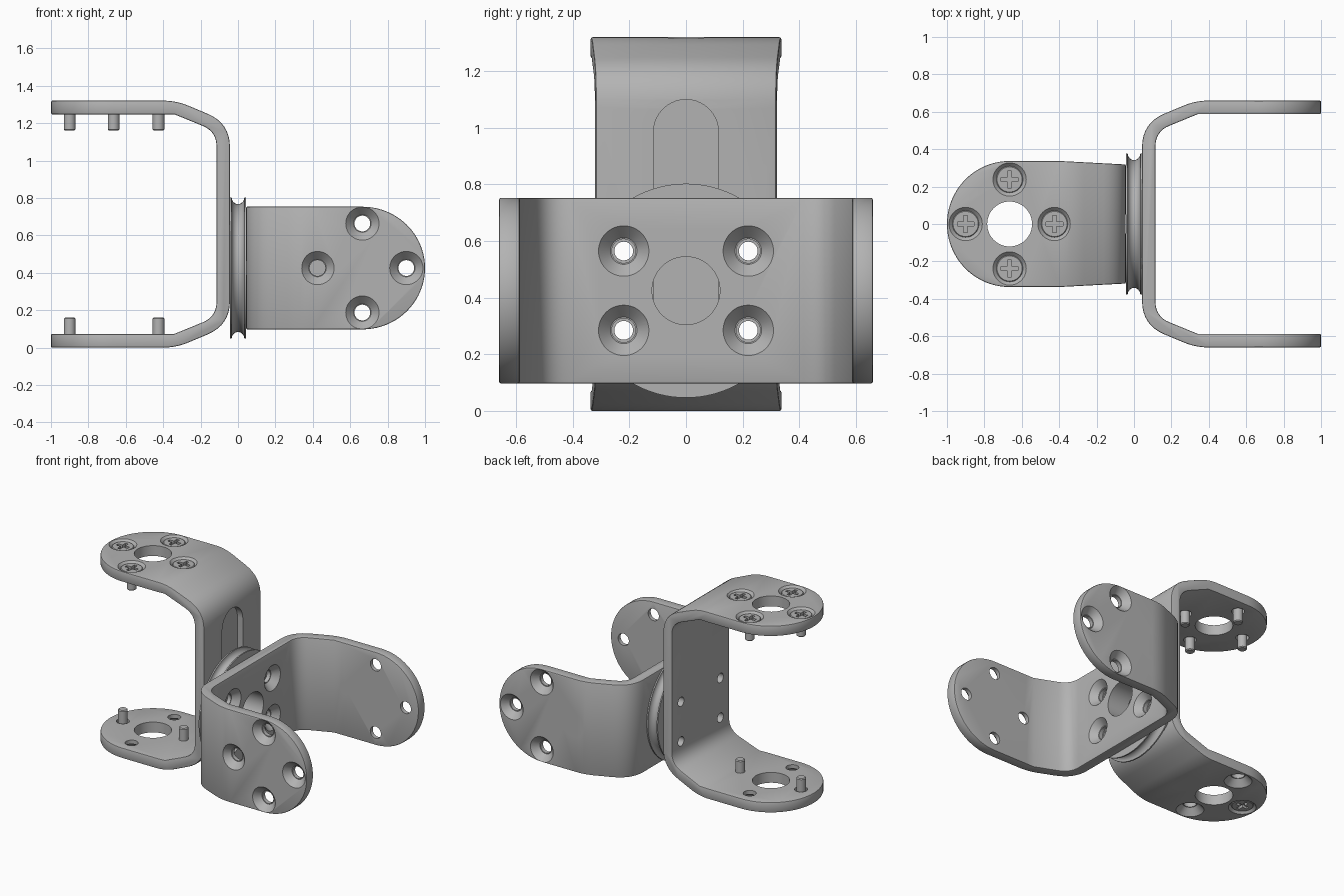
import bpy, bmesh, math
from mathutils import Matrix, Vector

if "Cube" in bpy.data.objects:
    bpy.data.objects.remove(bpy.data.objects["Cube"], do_unlink=True)

steel = bpy.data.materials.new("grey_steel")
steel.use_nodes = True
steel.diffuse_color = (0.45, 0.45, 0.45, 1)
steel.node_tree.nodes["Principled BSDF"].inputs["Base Color"].default_value = steel.diffuse_color


def finish(name, bm):
    bmesh.ops.recalc_face_normals(bm, faces=bm.faces)
    mesh = bpy.data.meshes.new(name)
    bm.to_mesh(mesh)
    bm.free()
    mesh.materials.append(steel)
    obj = bpy.data.objects.new(name, mesh)
    bpy.context.collection.objects.link(obj)
    return obj


def prism(name, points, low, high, place):
    """Extrude a 2D outline from low to high; place maps (u, v, depth) to a position."""
    bm = bmesh.new()
    face = bm.faces.new([bm.verts.new(place(u, v, low)) for u, v in points])
    top = bmesh.ops.extrude_face_region(bm, geom=[face])["geom"]
    shift = Vector(place(0, 0, high)) - Vector(place(0, 0, low))
    bmesh.ops.translate(bm, vec=shift, verts=[g for g in top if isinstance(g, bmesh.types.BMVert)])
    return finish(name, bm)


def lathe(name, profile, matrix=Matrix(), sides=48, closed=False):
    """Spin a (radius, height) profile about z; open profiles start and end on the axis."""
    bm = bmesh.new()
    verts = [bm.verts.new((r, 0, h)) for r, h in profile]
    pairs = list(zip(verts, verts[1:])) + ([(verts[-1], verts[0])] if closed else [])
    edges = [bm.edges.new(p) for p in pairs]
    bmesh.ops.spin(bm, geom=verts + edges, cent=(0, 0, 0), axis=(0, 0, 1),
                   angle=math.tau, steps=sides, use_merge=True)
    bmesh.ops.remove_doubles(bm, verts=bm.verts, dist=1e-5)
    bm.transform(matrix)
    return finish(name, bm)


def apply(obj, kind, **settings):
    mod = obj.modifiers.new(kind.lower(), kind)
    for key, value in settings.items():
        setattr(mod, key, value)
    bpy.context.view_layer.objects.active = obj
    bpy.ops.object.modifier_apply(modifier=mod.name)


def carve(obj, cutters, operation='DIFFERENCE'):
    for cutter in cutters:
        cutter.hide_render = True
        apply(obj, 'BOOLEAN', operation=operation, solver='EXACT', object=cutter)
        bpy.data.objects.remove(cutter, do_unlink=True)


def smooth(obj):
    bpy.ops.object.select_all(action='DESELECT')
    obj.select_set(True)
    bpy.context.view_layer.objects.active = obj
    bpy.ops.object.shade_smooth_by_angle(angle=math.radians(28))


def rounded(corners, steps=8):
    """Polyline with corners (x, y, cut length) eased by short curves."""
    out = []
    for i, (x, y, cut) in enumerate(corners):
        p = Vector((x, y))
        if not cut:
            out.append((x, y))
            continue
        a = p + (Vector(corners[i - 1][:2]) - p).normalized() * cut
        b = p + (Vector(corners[i + 1][:2]) - p).normalized() * cut
        for k in range(steps + 1):
            t = k / steps
            out.append(tuple(a * (1 - t) ** 2 + p * 2 * t * (1 - t) + b * t * t))
    return out


# Shared bracket dimensions: opens toward local +x, flanges at local +z and -z
HALF, WEB_OUT, WEB_IN, CENTRE = 0.66, 0.043, 0.115, 0.665
RING = [(0.9, 0), (0.425, 0), (CENTRE, 0.238), (CENTRE, -0.238)]
BOLTS = [(y, z) for y in (-0.22, 0.22) for z in (-0.14, 0.14)]
FLIP = Matrix.Rotation(math.pi, 4, 'X')
ALONG_X = Matrix.Rotation(math.pi / 2, 4, 'Y')


def rod(radius, low, high, matrix=Matrix()):
    return lathe("hole_cutter", [(0, low), (radius, low), (radius, high), (0, high)], matrix)


def countersink(surface, matrix):
    """Countersunk hole through a plate whose outer surface is at the given height."""
    s = surface
    return lathe("countersink_cutter",
                 [(0, s - 0.12), (0.042, s - 0.12), (0.042, s - 0.045), (0.047, s - 0.045),
                  (0.089, s), (0.089, s + 0.03), (0, s + 0.03)], matrix)


def bracket(name, half_width, web_half_width):
    outer = rounded([(1.05, HALF, 0), (0.33, HALF, 0.07), (WEB_OUT, 0.54, 0.13), (WEB_OUT, 0, 0)])[:-1]
    inner = rounded([(1.05, 0.587, 0), (0.34, 0.587, 0), (WEB_IN, 0.495, 0.08), (WEB_IN, 0, 0)])[:-1]
    below = lambda pts: [(x, -z) for x, z in pts]
    section = outer + below(outer)[::-1] + below(inner) + inner[::-1]
    body = prism(name, section, -0.5, 0.5, lambda u, v, d: (u, d, v))
    # Rounded flange ends, with a slight taper toward the web
    end = [(CENTRE + (1 - CENTRE) * math.cos(a), half_width * math.sin(a))
           for a in (math.pi * (k / 40 - 0.5) for k in range(41))]
    plan = [(0, -web_half_width), (0.4, -half_width)] + end + [(0.4, half_width), (0, web_half_width)]
    carve(body, [prism("plan_cutter", plan, -1, 1, lambda u, v, d: (u, v, d))], 'INTERSECT')
    apply(body, 'BEVEL', width=0.007, segments=2, limit_method='ANGLE', angle_limit=math.radians(45))
    # Countersunk ring of holes on both flanges
    carve(body, [countersink(HALF, turn @ Matrix.Translation((x, y, 0)))
                 for turn in (Matrix(), FLIP) for x, y in RING])
    return body


# Upright fork, opening to -x
fork = bracket("upright_fork", 0.337, 0.316)
drop = 0.425 - HALF
cuts = [rod(0.12, -1, 1, Matrix.Translation((CENTRE, 0, 0)))]
cuts += [rod(0.033, -0.1, 0.3, Matrix.Translation((0, y, z + drop)) @ ALONG_X) for y, z in BOLTS]
slot = [(0.115 * math.cos(a), side * 0.325 + 0.115 * math.sin(a))
        for side, start in ((1, 0), (-1, math.pi))
        for a in (start + math.pi * k / 20 for k in range(21))]
cuts.append(prism("slot_cutter", slot, -0.1, 0.085, lambda u, v, d: (d, u, v)))
carve(fork, cuts)
smooth(fork)
fork_place = Matrix.Translation((0, 0, HALF)) @ Matrix.Rotation(math.pi, 4, 'Z')
fork.matrix_world = fork_place

# Sideways fork, opening to +x
side_fork = bracket("sideways_fork", 0.328, 0.328)
cuts = [rod(0.12, -0.1, 0.3, ALONG_X)]
# Web bolts are sunk from the inner face
cuts += [countersink(WEB_IN, Matrix.Translation((0, z, y)) @ ALONG_X) for y, z in BOLTS]
carve(side_fork, cuts)
smooth(side_fork)
side_fork.matrix_world = Matrix.Translation((0, 0, 0.425)) @ Matrix.Rotation(math.pi / 2, 4, 'X')

# Grooved spacer between the forks
groove = [(0.378 - 0.036 * math.sin(math.pi * k / 12), 0.034 * math.cos(math.pi * k / 12))
          for k in range(13)]
ring = [(0.12, 0.043), (0.378, 0.043)] + groove + [(0.378, -0.043), (0.12, -0.043)]
spacer = lathe("grooved_spacer", ring, ALONG_X, 96, closed=True)
carve(spacer, [rod(0.033, -0.2, 0.2, Matrix.Translation((0, y, z)) @ ALONG_X) for y, z in BOLTS])
smooth(spacer)
spacer.location.z = 0.425

# Countersunk screws with cross recesses: four above, two below
screw = lathe("screw", [(0, 0.5), (0.025, 0.5), (0.031, 0.506), (0.031, 0.61), (0.04, 0.614),
                        (0.071, 0.64), (0.071, 0.646), (0.067, 0.65), (0, 0.65)])
w, r = 0.011, 0.045
cross = [(w, r), (-w, r), (-w, w), (-r, w), (-r, -w), (-w, -w),
         (-w, -r), (w, -r), (w, -w), (r, -w), (r, w), (w, w)]
carve(screw, [prism("cross_cutter", cross, 0.63, 0.7, lambda u, v, d: (u, v, d))])
smooth(screw)
spots = [(Matrix(), p) for p in RING] + [(FLIP, p) for p in RING[:2]]
for i, (turn, (x, y)) in enumerate(spots):
    part = screw if i == 0 else screw.copy()
    if i:
        bpy.context.collection.objects.link(part)
    part.name = f"{'upper' if i < 4 else 'lower'}_screw_{i + 1}"
    part.matrix_world = fork_place @ turn @ Matrix.Translation((x, y, 0))
